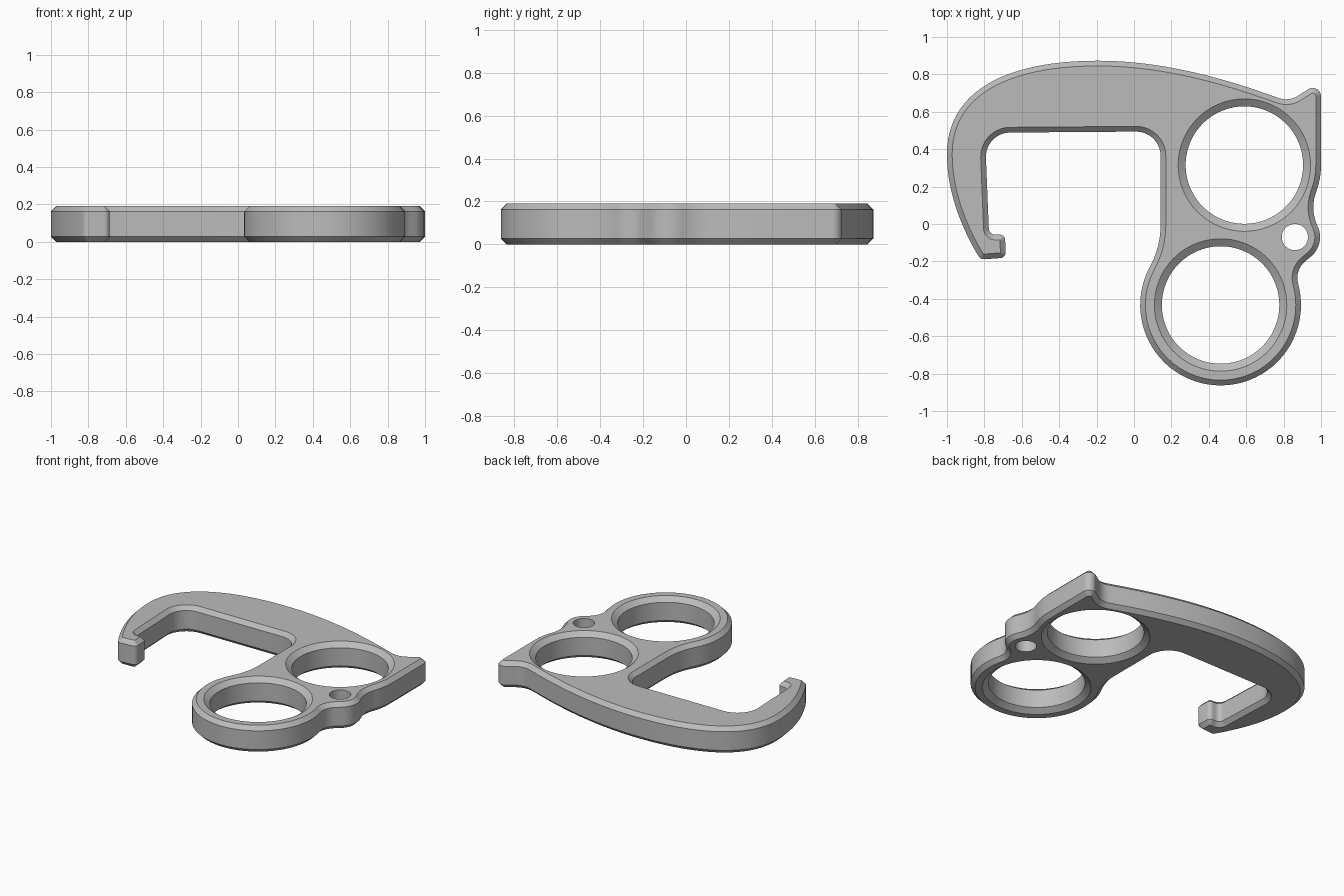
import bpy
import bmesh
from math import cos, sin, tan, radians, ceil
from mathutils import Vector
from mathutils.geometry import interpolate_bezier

HEIGHT = 0.19
CHAMFER = 0.028

cube = bpy.data.objects.get("Cube")
if cube:
    bpy.data.objects.remove(cube, do_unlink=True)

grey = bpy.data.materials.new("plain grey")
grey.use_nodes = True
grey.diffuse_color = (0.5, 0.5, 0.5, 1)
grey.node_tree.nodes["Principled BSDF"].inputs["Base Color"].default_value = grey.diffuse_color


def arc(cx, cy, r, start, end):
    """Points on a circle, angles in degrees."""
    n = ceil(abs(end - start) / 5)
    angles = [radians(start + (end - start) * i / n) for i in range(n + 1)]
    return [(cx + r * cos(a), cy + r * sin(a), 0) for a in angles]


def bezier(*pts):
    """Sampled curve segment, without its last point."""
    return [(p.x, p.y, 0) for p in interpolate_bezier(*[Vector(p) for p in pts], 25)[:-1]]


def round_corners(corners):
    """Replace every (x, y, radius) corner by a fillet."""
    out = []
    for i, (x, y, r) in enumerate(corners):
        p = Vector((x, y))
        if r == 0:
            out.append(p)
            continue
        a = (Vector(corners[i - 1][:2]) - p).normalized()
        b = (Vector(corners[(i + 1) % len(corners)][:2]) - p).normalized()
        half = a.angle(b) / 2
        centre = p + (a + b).normalized() * (r / sin(half))
        first = p + a * (r / tan(half)) - centre
        last = p + b * (r / tan(half)) - centre
        sweep = first.angle(last)
        n = max(6, ceil(sweep / radians(9)))
        for k in range(n + 1):
            t = k / n
            v = first * sin((1 - t) * sweep) + last * sin(t * sweep)
            out.append(centre + v / sin(sweep))
    return [p for i, p in enumerate(out) if (p - out[i - 1]).length > 1e-4]


def inset(loop, d):
    """Move a counter-clockwise loop inwards."""
    res = []
    for i, p in enumerate(loop):
        e1 = (p - loop[i - 1]).normalized()
        e2 = (loop[(i + 1) % len(loop)] - p).normalized()
        n1, n2 = Vector((-e1.y, e1.x)), Vector((-e2.y, e2.x))
        res.append(p + (n1 + n2) * (d / (1 + n1.dot(n2))))
    return res


def loft(name, layers):
    """Closed solid through a stack of (loop, height) layers."""
    bm = bmesh.new()
    rings = [[bm.verts.new((p.x, p.y, z)) for p in loop] for loop, z in layers]
    n = len(rings[0])
    for low, high in zip(rings, rings[1:]):
        for i in range(n):
            j = (i + 1) % n
            bm.faces.new((low[i], low[j], high[j], high[i]))
    bm.faces.new(rings[0][::-1])
    bm.faces.new(rings[-1])
    mesh = bpy.data.meshes.new(name)
    bm.to_mesh(mesh)
    bm.free()
    mesh.materials.append(grey)
    obj = bpy.data.objects.new(name, mesh)
    bpy.context.collection.objects.link(obj)
    return obj


def circle(cx, cy, r):
    return [Vector((cx + r * cos(radians(a)), cy + r * sin(radians(a)))) for a in range(0, 360, 4)]


# Outline, counter-clockwise from the small spike
outline = [(1.0, 0.765, 0.045), (0.83, 0.655, 0.115)]
# Long curved back of the hook
outline += bezier((0.74, 0.685), (0.45, 0.79), (0.13, 0.873), (-0.195, 0.873))
outline += bezier((-0.195, 0.873), (-0.7, 0.873), (-1, 0.7), (-1, 0.375))
outline += bezier((-1, 0.375), (-1, 0.18), (-0.93, 0), (-0.845, -0.15))
# Hook tip and inside of the hook
outline += [(-0.82, -0.19, 0.035), (-0.685, -0.18, 0.03), (-0.69, -0.057, 0.03),
            (-0.775, -0.057, 0.035), (-0.797, 0.488, 0.13), (0.142, 0.495, 0.13),
            (0.142, -0.12, 0.45)]
# Lower ring, pin boss and upper ring
outline += arc(0.463, -0.433, 0.43, 152, 375)
outline += [(0.858, -0.248, 0.115)]
outline += arc(0.86, -0.07, 0.135, -50, 25)
outline += [(0.94, 0.078, 0.23)]
outline += arc(0.59, 0.315, 0.41, -20, 0)

edge = round_corners(outline)
small = inset(edge, CHAMFER)
body = loft("hook_body", [(small, 0), (edge, CHAMFER), (edge, HEIGHT - CHAMFER), (small, HEIGHT)])

# Finger holes with wide chamfers, and a plain pin hole
cutters = []
for x, y in ((0.59, 0.315), (0.463, -0.433)):
    bore, wide = circle(x, y, 0.314), circle(x, y, 0.394)
    cutters.append(loft("finger_hole_cutter", [
        (wide, -0.03), (bore, 0.03), (bore, HEIGHT - 0.03), (wide, HEIGHT + 0.03)]))
pin = circle(0.86, -0.07, 0.07)
cutters.append(loft("pin_hole_cutter", [(pin, -0.1), (pin, HEIGHT + 0.1)]))

bpy.context.view_layer.objects.active = body
for cutter in cutters:
    cutter.hide_render = True
    mod = body.modifiers.new("hole", 'BOOLEAN')
    mod.operation = 'DIFFERENCE'
    mod.solver = 'EXACT'
    mod.object = cutter
    bpy.ops.object.modifier_apply(modifier=mod.name)
    bpy.data.objects.remove(cutter, do_unlink=True)

bpy.ops.object.select_all(action='DESELECT')
body.select_set(True)
bpy.ops.object.shade_smooth_by_angle(angle=radians(30))
